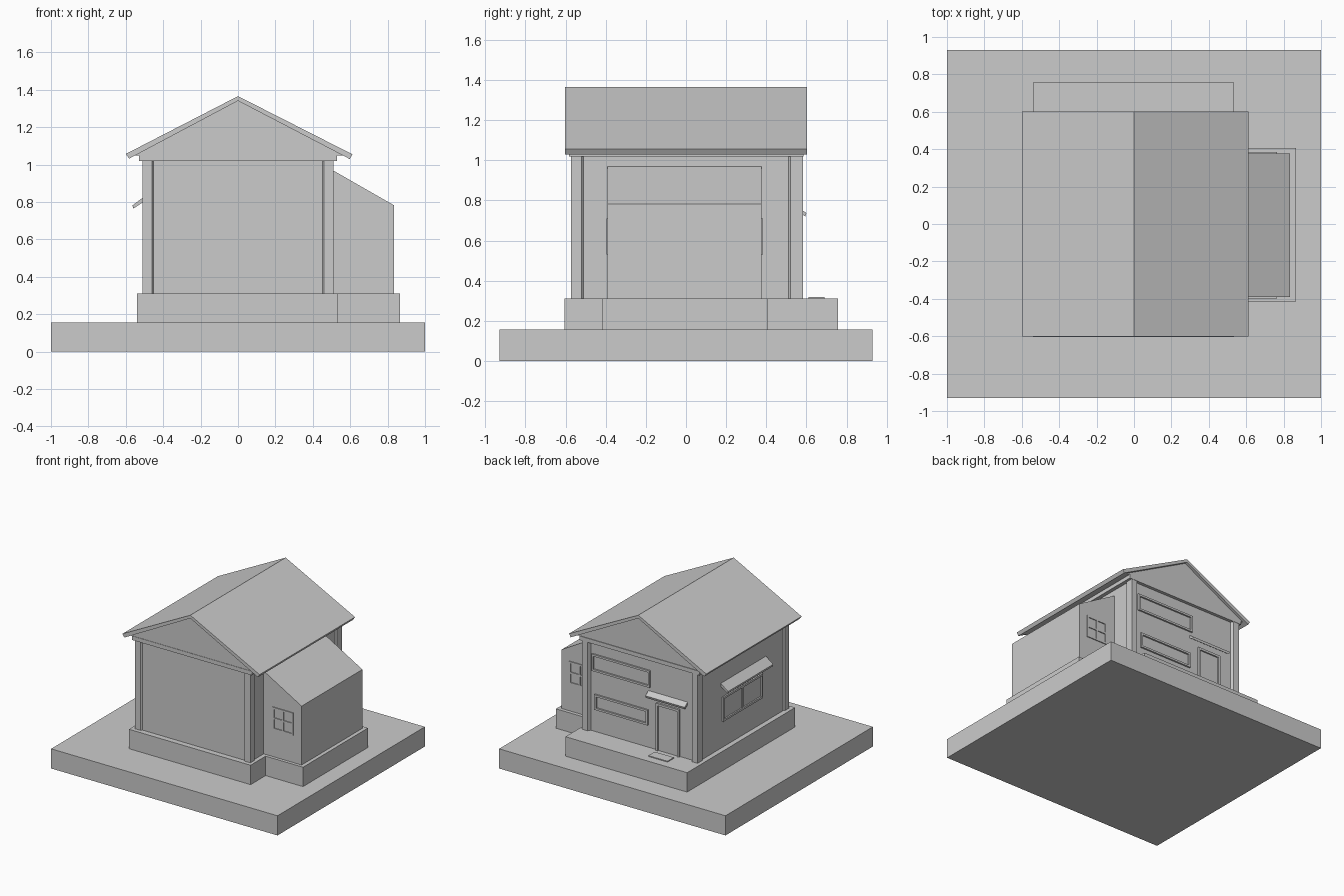
import bpy

if "Cube" in bpy.data.objects:
    bpy.data.objects.remove(bpy.data.objects["Cube"])


def mesh(name, verts, faces):
    me = bpy.data.meshes.new(name)
    me.from_pydata(verts, [], faces)
    me.update()
    ob = bpy.data.objects.new(name, me)
    bpy.context.collection.objects.link(ob)
    # consistent outward normals
    import bmesh
    bm = bmesh.new()
    bm.from_mesh(me)
    bmesh.ops.recalc_face_normals(bm, faces=bm.faces)
    bm.to_mesh(me)
    bm.free()
    return ob


def prism(name, profile, axis, lo, hi):
    """Extrude a 2D profile along x, y or z."""
    def place(p, t):
        q = list(p)
        q.insert(axis, t)
        return q
    n = len(profile)
    verts = [place(p, lo) for p in profile] + [place(p, hi) for p in profile]
    faces = [list(range(n)), list(range(n, 2 * n))]
    faces += [[i, (i + 1) % n, n + (i + 1) % n, n + i] for i in range(n)]
    return mesh(name, verts, faces)


def box(name, x0, x1, y0, y1, z0, z1):
    return prism(name, [(x0, y0), (x1, y0), (x1, y1), (x0, y1)], 2, z0, z1)


def panel(name, axis, d0, d1, a0, a1, z0, z1):
    """Box on a wall whose normal is x (0) or y (1)."""
    if axis == 0:
        return box(name, d0, d1, a0, a1, z0, z1)
    return box(name, a0, a1, d0, d1, z0, z1)


def window(name, axis, d0, d1, a0, a1, z0, z1, w=0.014, cols=1, rows=1, sill=True):
    for i in range(cols + 1):
        a = a0 + (a1 - a0 - w) * i / cols
        panel(name + "_upright", axis, d0, d1, a, a + w, z0, z1)
    for j in range(rows + 1):
        if j == 0 and not sill:
            continue
        z = z0 + (z1 - z0 - w) * j / rows
        panel(name + "_rail", axis, d0, d1, a0 + w, a1 - w, z, z + w)


# plinth and foundations
box("ground_slab", -1, 1, -0.93, 0.93, 0, 0.157)
box("foundation", -0.54, 0.535, -0.605, 0.757, 0.155, 0.312)
box("annex_foundation", 0.5, 0.865, -0.415, 0.405, 0.155, 0.312)

# main walls, top beam and gable
box("walls", -0.5, 0.5, -0.56, 0.56, 0.31, 1.03)
box("top_beam", -0.53, 0.53, -0.583, 0.585, 1.02, 1.052)
prism("gable", [(-0.565, 1.05), (0.565, 1.05), (0, 1.342)], 1, -0.58, 0.58)

# corner posts with chamfered inner edges
for sx in (-1, 1):
    for sy in (-1, 1):
        yo = 0.572 if sy < 0 else 0.583
        pts = [(0.51, yo), (0.46, yo), (0.447, 0.555), (0.447, 0.507),
               (0.495, 0.507), (0.51, 0.52)]
        prism("corner_post", [(sx * x, sy * y) for x, y in pts], 2, 0.31, 1.03)

# roof
prism("roof", [(-0.6, 1.057), (0, 1.366), (0.612, 1.055), (0.597, 1.03),
               (0, 1.341), (-0.582, 1.032)], 1, -0.602, 0.602)

# lean-to annex
prism("annex", [(0.49, 0.31), (0.835, 0.31), (0.835, 0.782), (0.51, 0.968),
                (0.49, 0.968)], 1, -0.39, 0.377)
window("annex_front_window", 1, -0.397, -0.385, 0.58, 0.765, 0.53, 0.71, cols=2, rows=2)
window("annex_back_window", 1, 0.372, 0.384, 0.58, 0.765, 0.53, 0.71, cols=2, rows=2)

# long windows and door on the back wall
window("upper_window", 1, 0.55, 0.573, -0.08, 0.435, 0.795, 0.93, w=0.016)
window("lower_window", 1, 0.55, 0.573, -0.06, 0.41, 0.49, 0.612, w=0.016)
window("door_frame", 1, 0.55, 0.575, -0.34, -0.135, 0.31, 0.69, w=0.018, sill=False)
panel("door", 1, 0.55, 0.564, -0.322, -0.153, 0.31, 0.675)
box("door_step", -0.32, -0.15, 0.61, 0.69, 0.31, 0.319)
prism("door_awning", [(0.555, 0.768), (0.6, 0.738), (0.594, 0.72), (0.555, 0.748)],
      0, -0.407, -0.06)

# side window with awning
window("side_window", 0, -0.511, -0.49, -0.245, 0.258, 0.52, 0.715, w=0.016, cols=2)
prism("side_awning", [(-0.498, 0.832), (-0.564, 0.782), (-0.56, 0.765), (-0.498, 0.806)],
      1, -0.295, 0.275)
